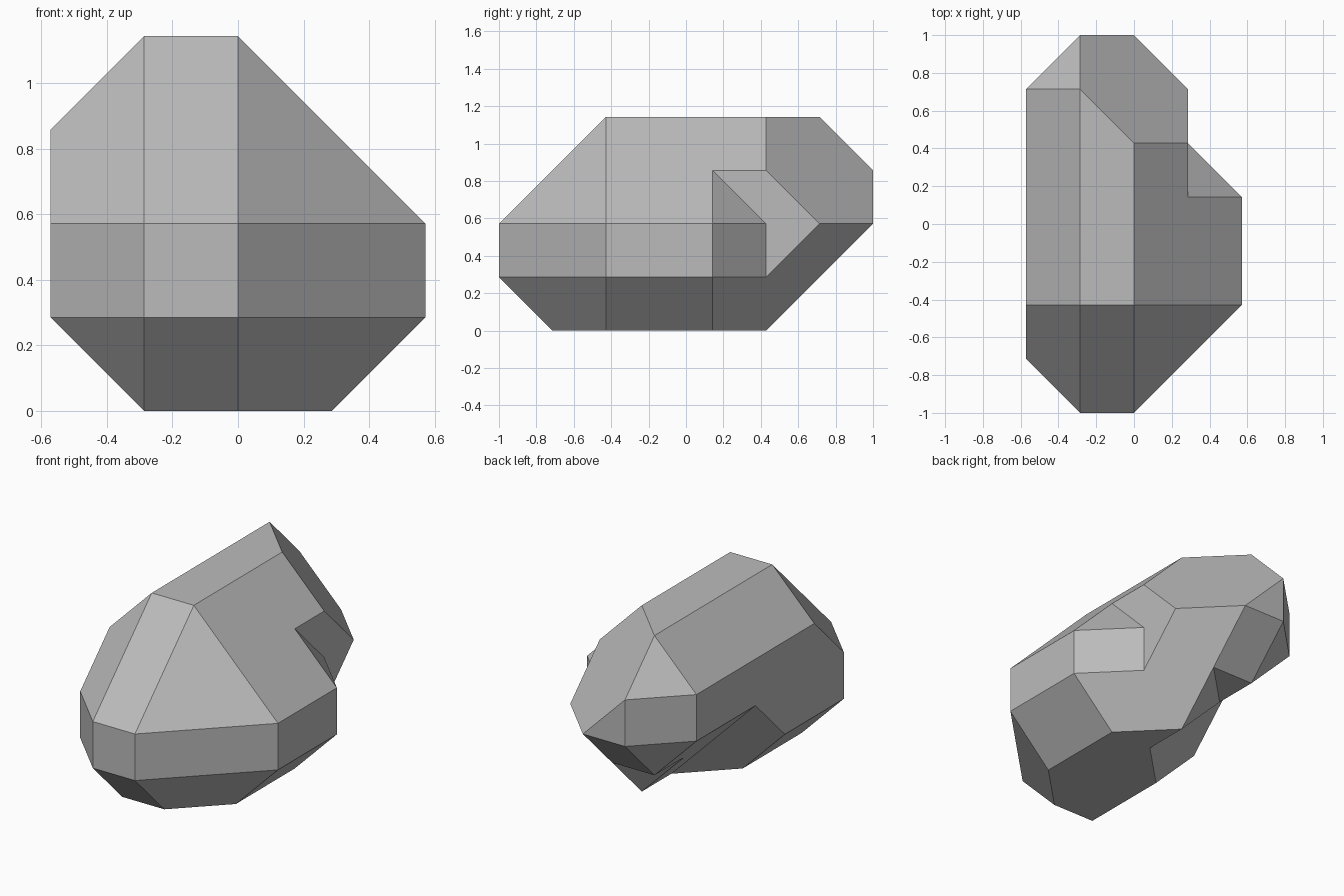
import bpy, bmesh
from mathutils import Vector, Matrix

UNIT = 2 / 7          # the solid is laid out on a whole-number lattice
DEPTH = 7

old = bpy.data.objects.get("Cube")
if old:
    bpy.data.objects.remove(old, do_unlink=True)

grey = bpy.data.materials.new("neutral_grey")
grey.use_nodes = True
colour = (0.5, 0.5, 0.5, 1)
grey.diffuse_color = colour
grey.node_tree.nodes["Principled BSDF"].inputs["Base Color"].default_value = colour


def convex_solid(name, low, high, planes):
    """Box from low to high, trimmed so that (a, b, c) . p <= d for every plane."""
    bm = bmesh.new()
    bmesh.ops.create_cube(bm, size=1)
    low, high = Vector(low), Vector(high)
    for v in bm.verts:
        v.co = Vector(h if c > 0 else l for c, l, h in zip(v.co, low, high))
    for a, b, c, d in planes:
        n = Vector((a, b, c))
        bmesh.ops.bisect_plane(bm, geom=bm.verts[:] + bm.edges[:] + bm.faces[:],
                               dist=1e-4, plane_co=n * d / n.length_squared,
                               plane_no=n, clear_outer=True)
        bmesh.ops.remove_doubles(bm, verts=bm.verts, dist=1e-3)
        rim = [e for e in bm.edges if e.is_boundary]
        if rim:
            bmesh.ops.holes_fill(bm, edges=rim, sides=0)
    for v in bm.verts:
        v.co = Vector(round(c, 3) for c in v.co)
    bmesh.ops.recalc_face_normals(bm, faces=bm.faces)
    mesh = bpy.data.meshes.new(name)
    bm.to_mesh(mesh)
    bm.free()
    obj = bpy.data.objects.new(name, mesh)
    bpy.context.collection.objects.link(obj)
    return obj


# Main faceted body: a block with bevelled edges and corners
body = convex_solid("faceted_body", (-2, 0, 0), (2, DEPTH, 4), [
    # upper slopes
    (-1, 0, 1, 5), (1, 0, 1, 4), (0, -1, 1, 2), (1, -1, 1, 2),
    (-1, -1, 1, 3), (1, 1, 1, 9), (-1, 1, 1, 11),
    # upright corners
    (-1, -1, 0, 1), (1, -1, 0, 0), (-1, 1, 0, 8),
    # lower slopes
    (1, 0, -1, 1), (-1, 0, -1, 1), (0, -1, -1, -1), (-1, -1, -1, 0),
    (1, -1, -1, -1), (1, 1, -1, 5), (0, 1, -1, 5), (-1, 1, -1, 6),
])

# Notches at the rear: one high on the left side, one low on the right
cutters = [
    convex_solid("side_notch", (1, 0, -1), (3, 8, 5), [(-1, -1, 0, -6)]),
    convex_solid("side_notch_top", (1, 0, -1), (3, 8, 5), [(-1, -1, -1, -8)]),
    convex_solid("under_notch", (-3, 0, -1), (3, 8, 5), [(1, -1, 1, -4), (1, 0, 1, 0)]),
    convex_solid("under_notch_tip", (-3, 0, -1), (3, 8, 1), [(1, -1, 1, -5)]),
]
for cutter in cutters:
    cutter.hide_render = True
    mod = body.modifiers.new(cutter.name, "BOOLEAN")
    mod.operation = "DIFFERENCE"
    mod.solver = "EXACT"
    mod.object = cutter

# Bake the cuts, then drop the cutters
bpy.context.view_layer.update()
graph = bpy.context.evaluated_depsgraph_get()
carved = bpy.data.meshes.new_from_object(body.evaluated_get(graph))
body.modifiers.clear()
body.data = carved
for cutter in cutters:
    bpy.data.objects.remove(cutter, do_unlink=True)

# Merge flat regions and bring the body to its final size and place
bm = bmesh.new()
bm.from_mesh(carved)
bmesh.ops.remove_doubles(bm, verts=bm.verts, dist=1e-3)
bmesh.ops.dissolve_limit(bm, angle_limit=0.01, verts=bm.verts, edges=bm.edges)
bm.transform(Matrix.Scale(UNIT, 4) @ Matrix.Translation((0, -DEPTH / 2, 0)))
bmesh.ops.recalc_face_normals(bm, faces=bm.faces)
for face in bm.faces:
    face.smooth = False
bm.to_mesh(carved)
bm.free()
carved.materials.clear()
carved.materials.append(grey)
